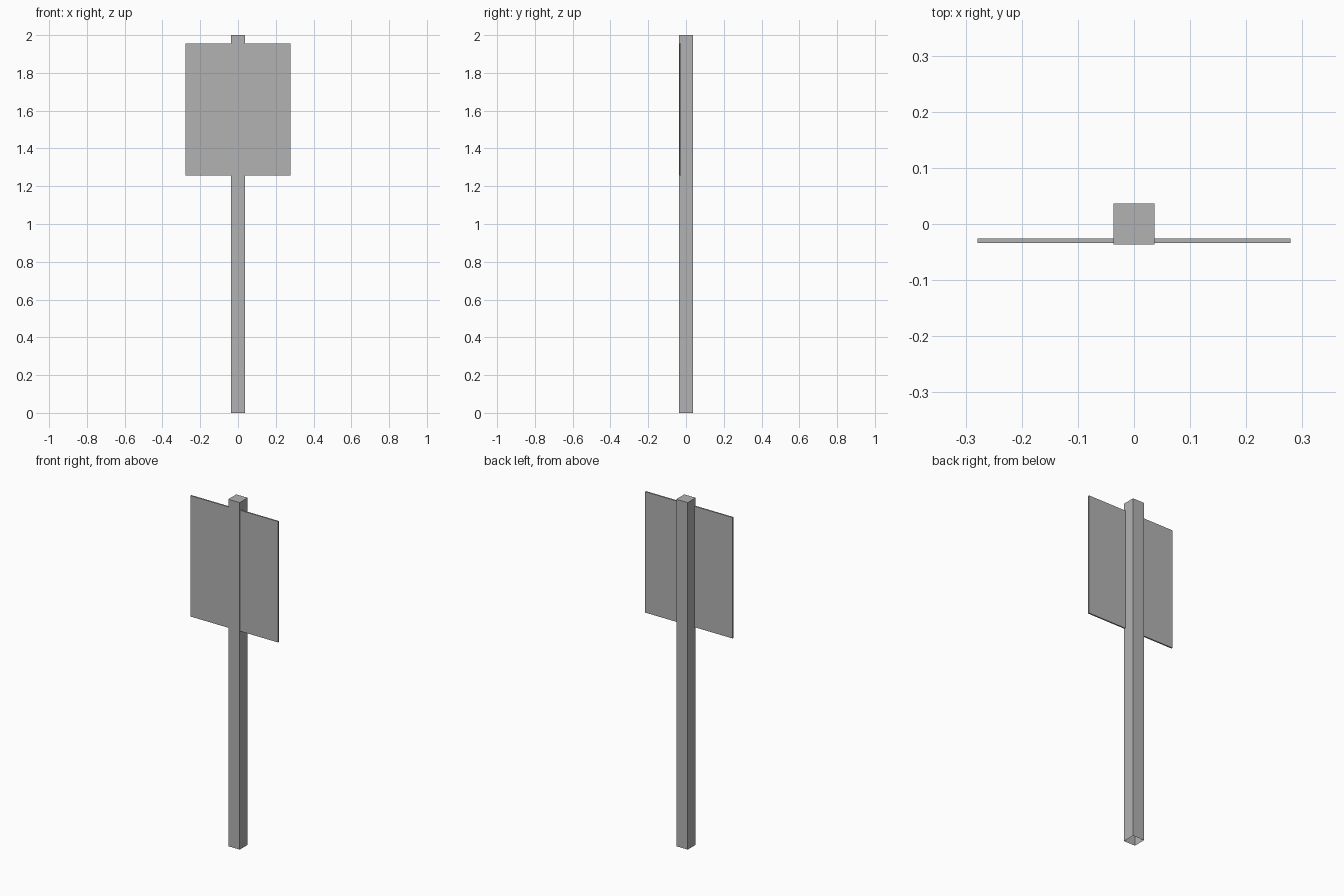
import bpy
import bmesh
from mathutils import Matrix, Vector

cube = bpy.data.objects.get("Cube")
if cube:
    bpy.data.objects.remove(cube, do_unlink=True)

GREY = (0.45, 0.45, 0.45, 1.0)
grey = bpy.data.materials.new("plain grey")
grey.use_nodes = True
grey.diffuse_color = GREY
grey.node_tree.nodes["Principled BSDF"].inputs["Base Color"].default_value = GREY


def box(name, low, high, open_bottom=False):
    """Flat-faced box between two corners, optionally without its underside."""
    low, high = Vector(low), Vector(high)
    bm = bmesh.new()
    place = Matrix.Translation((low + high) / 2) @ Matrix.Diagonal((*(high - low), 1))
    bmesh.ops.create_cube(bm, size=1, matrix=place)
    bm.normal_update()
    if open_bottom:
        under = [f for f in bm.faces if f.normal.z < -0.9]
        bmesh.ops.delete(bm, geom=under, context='FACES_ONLY')
    mesh = bpy.data.meshes.new(name)
    bm.to_mesh(mesh)
    bm.free()
    mesh.materials.append(grey)
    obj = bpy.data.objects.new(name, mesh)
    bpy.context.collection.objects.link(obj)
    return obj


# Square hollow post, open at the foot
HALF = 0.0365
box("post", (-HALF, -HALF, 0), (HALF, HALF, 2), open_bottom=True)

# Thin sign board let into the front of the post
box("sign_board", (-0.279, -0.034, 1.258), (0.279, -0.026, 1.955))
